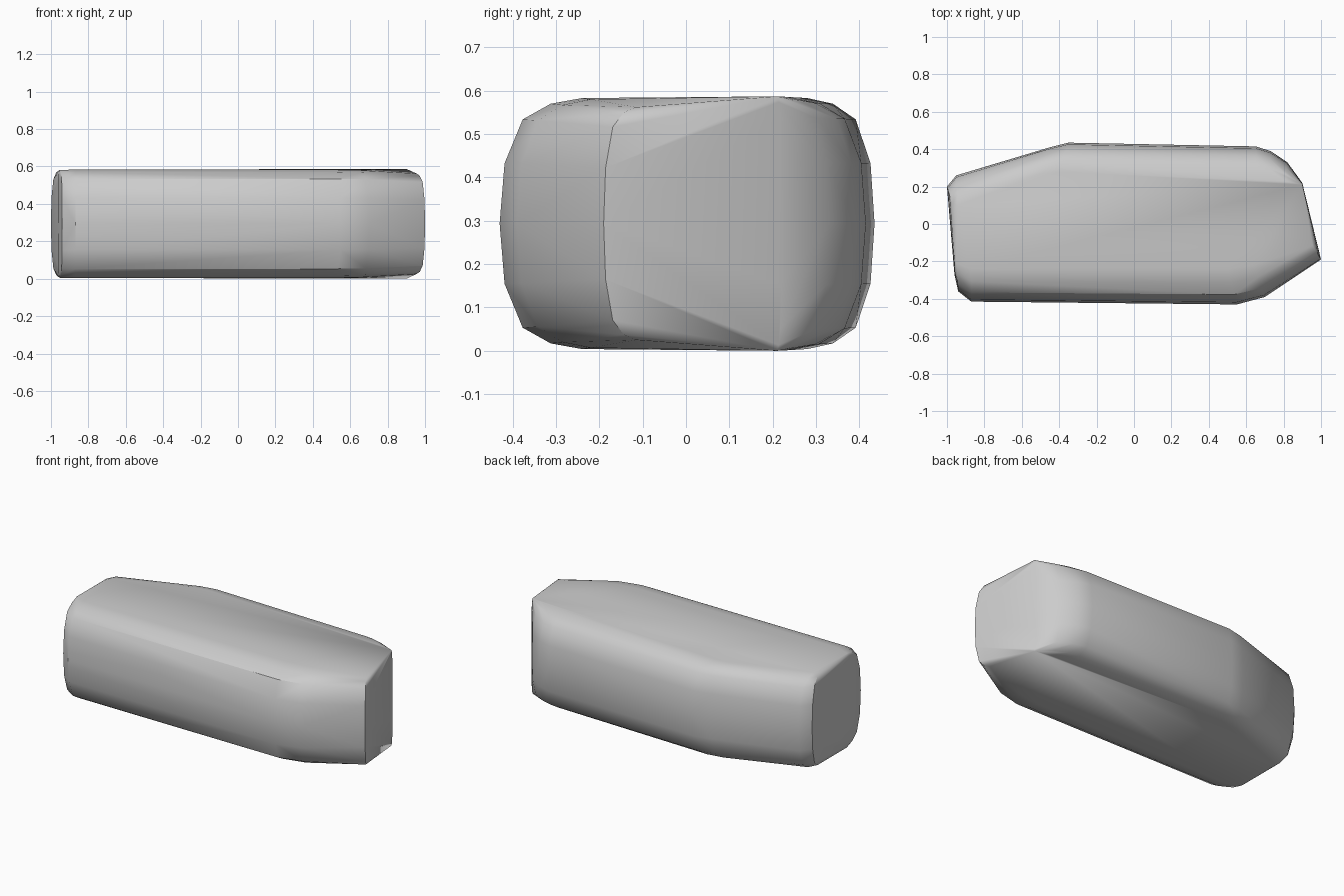
import bpy, bmesh, math

cube = bpy.data.objects.get("Cube")
if cube:
    bpy.data.objects.remove(cube, do_unlink=True)

HEIGHT = 0.587

# Plan corners: widest outline (x, y), then flat top outline (x, y) and its height
CORNERS = [
    ((-1.0, .20), (-.955, .05), .58),
    ((-.95, .26), (-.94, .10), .58),
    ((-.45, .41), (-.50, .27), .582),
    ((-.35, .435), (-.40, .28), .583),
    ((.65, .415), (.66, .24), .585),
    ((.73, .39), (.72, .24), .585),
    ((.82, .33), (.80, .23), .586),
    ((.90, .22), (.90, .21), .587),
    ((1.0, -.19), (.955, -.115), .562),
    ((.70, -.39), (.64, -.22), .58),
    ((.55, -.43), (.50, -.24), .583),
    ((-.87, -.415), (-.87, -.24), .583),
    ((-.94, -.36), (-.95, -.21), .582),
    ((-.96, -.27), (-.957, -.20), .58),
]

# Rounded edge section: (inset fraction, height fraction above mid level)
SECTION = [(0, 0), (.06, .48), (.28, .83), (.62, .955), (1, 1)]

grey = bpy.data.materials.new("plain grey")
grey.use_nodes = True
colour = (.6, .6, .6, 1)
grey.diffuse_color = colour
grey.node_tree.nodes["Principled BSDF"].inputs["Base Color"].default_value = colour

# Wrap the stacked outlines, mirrored below the middle, in one faceted shell
bm = bmesh.new()
mid = HEIGHT / 2
for wide, flat, top in CORNERS:
    for inset, rise in SECTION:
        x, y = (a + (b - a) * inset for a, b in zip(wide, flat))
        for side in (-1, 1):
            bm.verts.new((x, y, mid + side * rise * (top - mid)))
bmesh.ops.remove_doubles(bm, verts=bm.verts, dist=.001)
hull = bmesh.ops.convex_hull(bm, input=bm.verts)
unused = [v for v in bm.verts if not v.link_faces]
bmesh.ops.delete(bm, geom=unused, context='VERTS')
bmesh.ops.dissolve_limit(bm, angle_limit=math.radians(1),
                         verts=bm.verts, edges=bm.edges)
bmesh.ops.recalc_face_normals(bm, faces=bm.faces)

mesh = bpy.data.meshes.new("block_body")
bm.to_mesh(mesh)
bm.free()
mesh.materials.append(grey)
body = bpy.data.objects.new("block_body", mesh)
bpy.context.collection.objects.link(body)

# Soft shading across the rounded edges, crisp at the end faces
bpy.context.view_layer.objects.active = body
body.select_set(True)
bpy.ops.object.shade_smooth_by_angle(angle=math.radians(35))
